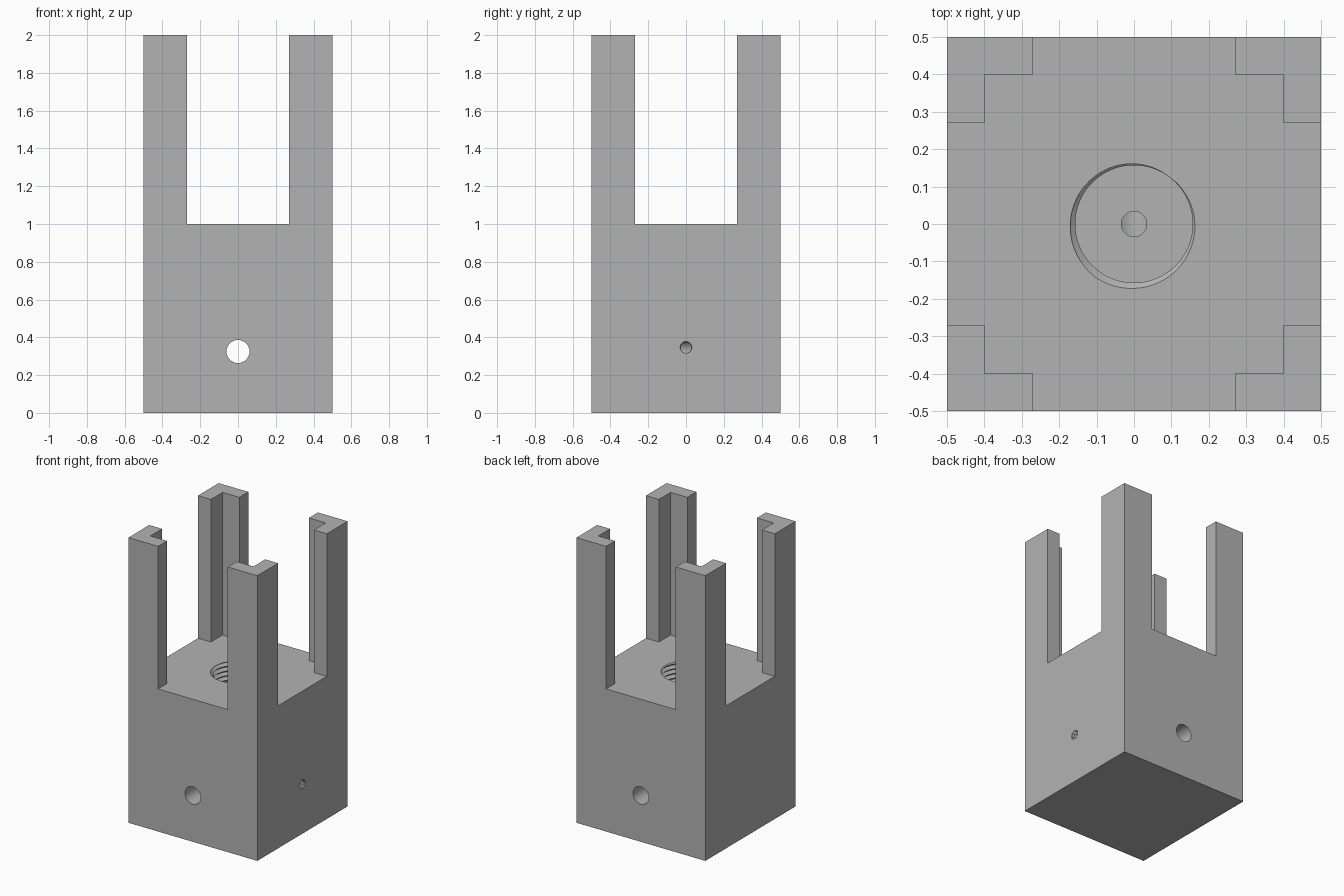
import bpy, bmesh
from math import sin, cos, pi
from mathutils import Matrix, Vector

cube = bpy.data.objects.get("Cube")
if cube:
    bpy.data.objects.remove(cube, do_unlink=True)

grey = bpy.data.materials.new("plain grey")
grey.use_nodes = True
grey.diffuse_color = (0.45, 0.45, 0.45, 1)
grey.node_tree.nodes["Principled BSDF"].inputs["Base Color"].default_value = (0.45, 0.45, 0.45, 1)


def make_object(name, bm):
    bmesh.ops.recalc_face_normals(bm, faces=bm.faces)
    mesh = bpy.data.meshes.new(name)
    bm.to_mesh(mesh)
    bm.free()
    mesh.materials.append(grey)
    obj = bpy.data.objects.new(name, mesh)
    bpy.context.collection.objects.link(obj)
    return obj


def prism(name, outline, z0, z1):
    """Extrude a flat outline from z0 to z1."""
    bm = bmesh.new()
    face = bm.faces.new([bm.verts.new((x, y, z0)) for x, y in outline])
    top = bmesh.ops.extrude_face_region(bm, geom=[face])["geom"]
    bmesh.ops.translate(bm, vec=(0, 0, z1 - z0),
                        verts=[v for v in top if isinstance(v, bmesh.types.BMVert)])
    return make_object(name, bm)


def rod(name, radius, length, matrix, sides=48):
    """Plain round cutter, centred on its matrix."""
    bm = bmesh.new()
    bmesh.ops.create_cone(bm, cap_ends=True, segments=sides, radius1=radius,
                          radius2=radius, depth=length, matrix=matrix)
    return make_object(name, bm)


def threaded_rod(name, minor, major, pitch, length, matrix, sides):
    """Helical V-thread cutter from local z = 0 to length."""
    bm = bmesh.new()
    rows = 2 * int(length / pitch + 5)
    columns = []
    for i in range(sides):
        a = 2 * pi * i / sides
        column = []
        for j in range(rows):
            r = major if j % 2 else minor
            z = pitch * (j / 2 + i / sides - 2)
            column.append(bm.verts.new((r * cos(a), r * sin(a), z)))
        columns.append(column)
    for i in range(sides):
        here, after = columns[i], columns[(i + 1) % sides]
        shift = 2 if i == sides - 1 else 0
        for j in range(rows - 1 - shift):
            bm.faces.new((here[j], after[j + shift], after[j + shift + 1], here[j + 1]))
    # Trim the ragged ends flat and cap them
    for z, normal in ((0, (0, 0, -1)), (length, (0, 0, 1))):
        bmesh.ops.bisect_plane(bm, geom=bm.verts[:] + bm.edges[:] + bm.faces[:], dist=1e-6,
                               plane_co=(0, 0, z), plane_no=Vector(normal), clear_outer=True)
        rim = [e for e in bm.edges if e.is_boundary and all(abs(v.co.z - z) < 1e-5 for v in e.verts)]
        bmesh.ops.holes_fill(bm, edges=rim, sides=0)
    bm.transform(matrix)
    return make_object(name, bm)


def cut(obj, cutter):
    cutter.hide_render = True
    mod = obj.modifiers.new("cut", 'BOOLEAN')
    mod.operation = 'DIFFERENCE'
    mod.solver = 'EXACT'
    mod.object = cutter
    bpy.context.view_layer.objects.active = obj
    bpy.ops.object.modifier_apply(modifier=mod.name)
    bpy.data.objects.remove(cutter, do_unlink=True)


# Base block
H, POST, WALL = 0.5, 0.23, 0.1
base = prism("base_block", [(-H, -H), (H, -H), (H, H), (-H, H)], 0, 1)

# Threaded bore from the top, with a narrow passage to the cross hole
cut(base, threaded_rod("bore_cutter", 0.157, 0.176, 0.033, 0.52,
                       Matrix.Translation((0, 0, 0.5)), 64))
cut(base, rod("passage_cutter", 0.034, 0.3, Matrix.Translation((0, 0, 0.47)), 32))

# Cross hole from front to back
cut(base, rod("cross_hole_cutter", 0.061, 1.2,
              Matrix.Translation((0, 0, 0.325)) @ Matrix.Rotation(pi / 2, 4, 'X')))

# Small threaded set screw hole in one side
cut(base, threaded_rod("set_screw_cutter", 0.028, 0.034, 0.012, 0.5,
                       Matrix.Translation((0.02, 0, 0.345)) @ Matrix.Rotation(pi / 2, 4, 'Y'), 24))

# Four L-shaped corner posts
inner, lip = H - POST, H - WALL
corner = [(H, H), (inner, H), (inner, lip), (lip, lip), (lip, inner), (H, inner)]
for side, sx in (("left", 1), ("right", -1)):
    for end, sy in (("back", 1), ("front", -1)):
        prism(f"{end}_{side}_post", [(x * sx, y * sy) for x, y in corner], 1, 2)

# Smooth the round holes, keep edges sharp
bpy.ops.object.select_all(action='DESELECT')
base.select_set(True)
bpy.context.view_layer.objects.active = base
bpy.ops.object.shade_smooth_by_angle(angle=pi / 6)
